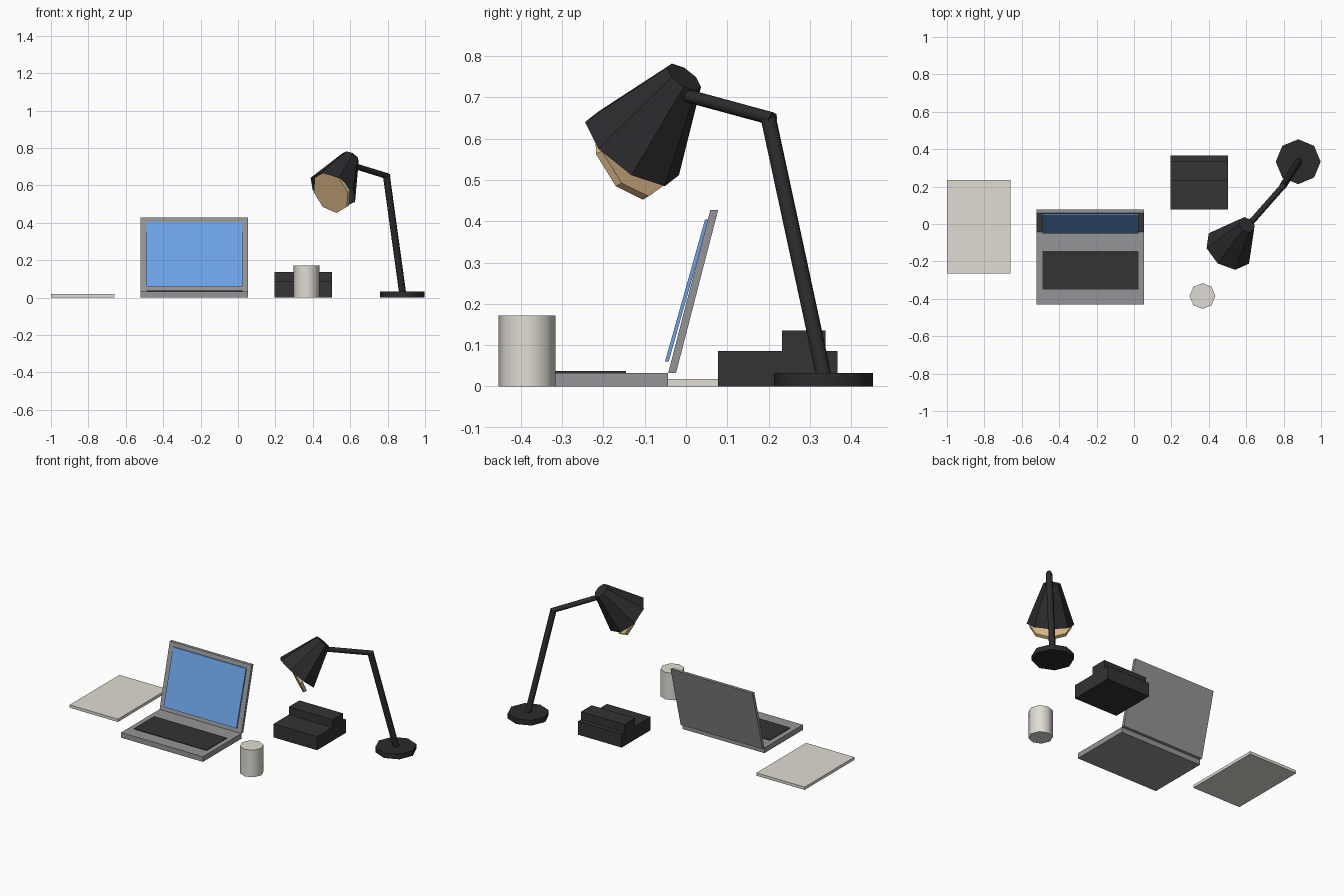
import bpy
import bmesh
from math import radians
from mathutils import Matrix, Vector

cube = bpy.data.objects.get("Cube")
if cube:
    bpy.data.objects.remove(cube, do_unlink=True)


def material(name, rgb):
    mat = bpy.data.materials.new(name)
    mat.use_nodes = True
    mat.diffuse_color = (*rgb, 1)
    mat.node_tree.nodes["Principled BSDF"].inputs["Base Color"].default_value = (*rgb, 1)
    return mat


PALE = material("warm_white", (0.74, 0.72, 0.65))
GREY = material("metal_grey", (0.30, 0.30, 0.315))
BLACK = material("soft_black", (0.033, 0.033, 0.034))
LAMP = material("lamp_black", (0.025, 0.025, 0.027))
BLUE = material("screen_blue", (0.15, 0.37, 0.80))
TAN = material("warm_light", (0.76, 0.52, 0.26))


def finish(name, bm, mat, smooth=False):
    bmesh.ops.recalc_face_normals(bm, faces=bm.faces)
    mesh = bpy.data.meshes.new(name)
    bm.to_mesh(mesh)
    bm.free()
    mesh.materials.append(mat)
    obj = bpy.data.objects.new(name, mesh)
    bpy.context.collection.objects.link(obj)
    if smooth:
        bpy.ops.object.select_all(action="DESELECT")
        obj.select_set(True)
        bpy.context.view_layer.objects.active = obj
        bpy.ops.object.shade_smooth_by_angle(angle=radians(50))
    return obj


def slab(name, mat, x, y, z, lean=0):
    """Box from x, y and z ranges; its top is shifted back by lean."""
    bm = bmesh.new()
    profile = [(y[0], z[0]), (y[1], z[0]), (y[1] + lean, z[1]), (y[0] + lean, z[1])]
    face = bm.faces.new([bm.verts.new((x[0], py, pz)) for py, pz in profile])
    side = bmesh.ops.extrude_face_region(bm, geom=[face])
    moved = [v for v in side["geom"] if isinstance(v, bmesh.types.BMVert)]
    bmesh.ops.translate(bm, verts=moved, vec=(x[1] - x[0], 0, 0))
    return finish(name, bm, mat)


def rod(name, mat, start, end, r1, r2=None, smooth=True, open_end=False):
    """Eight-sided cylinder or cone from start to end."""
    start, end = Vector(start), Vector(end)
    axis = (end - start).normalized()
    side = Vector((0, 0, 1)).cross(axis)
    side = side.normalized() if side.length > 0.001 else Vector((1, 0, 0))
    frame = Matrix((side, axis.cross(side), axis)).transposed().to_4x4()
    bm = bmesh.new()
    bmesh.ops.create_cone(
        bm, cap_ends=True, segments=8, radius1=r1,
        radius2=r1 if r2 is None else r2, depth=(end - start).length,
        matrix=Matrix.Translation((start + end) / 2) @ frame)
    if open_end:
        caps = [f for f in bm.faces if len(f.verts) == 8]
        far = min(caps, key=lambda f: (f.calc_center_median() - end).length)
        bmesh.ops.delete(bm, geom=[far], context="FACES_ONLY")
    return finish(name, bm, mat, smooth)


# Paper stack
slab("paper", PALE, (-1, -0.66), (-0.265, 0.235), (0, 0.018))

# Laptop
BODY_X, PANEL_X = (-0.522, 0.054), (-0.489, 0.024)
slab("laptop_base", GREY, BODY_X, (-0.43, -0.043), (0, 0.033))
slab("laptop_keyboard", BLACK, PANEL_X, (-0.35, -0.145), (0.031, 0.037))
slab("laptop_lid", GREY, BODY_X, (-0.043, -0.024), (0.033, 0.428), lean=0.102)
slab("laptop_screen", BLUE, PANEL_X, (-0.051, -0.042), (0.06, 0.404), lean=0.097)

# Printer
BOX_X = (0.196, 0.502)
slab("printer_body", BLACK, BOX_X, (0.078, 0.367), (0, 0.086))
slab("printer_top", BLACK, BOX_X, (0.232, 0.338), (0.086, 0.136))

# Cup
rod("cup", PALE, (0.366, -0.385, 0), (0.366, -0.385, 0.172), 0.069)

# Desk lamp
ELBOW = (0.794, 0.2, 0.648)
rod("lamp_base", LAMP, (0.878, 0.333, 0), (0.878, 0.333, 0.033), 0.12)
rod("lamp_lower_arm", LAMP, (0.88, 0.334, 0.025), ELBOW, 0.019)
rod("lamp_upper_arm", LAMP, (0.803, 0.21, 0.648), (0.618, 0, 0.705), 0.016)
RIM = Vector((0.507, -0.131, 0.576))
rod("lamp_shade", LAMP, (0.602, -0.005, 0.749), RIM, 0.049, 0.135,
    smooth=False, open_end=True)

# Tilted light disc in the mouth of the shade
tilt = Vector((0.60, 0.70, 0.39)).normalized() * 0.01
disc = RIM + Vector((-0.005, -0.002, -0.009))
rod("lamp_light", TAN, disc - tilt, disc + tilt, 0.12, smooth=False)
